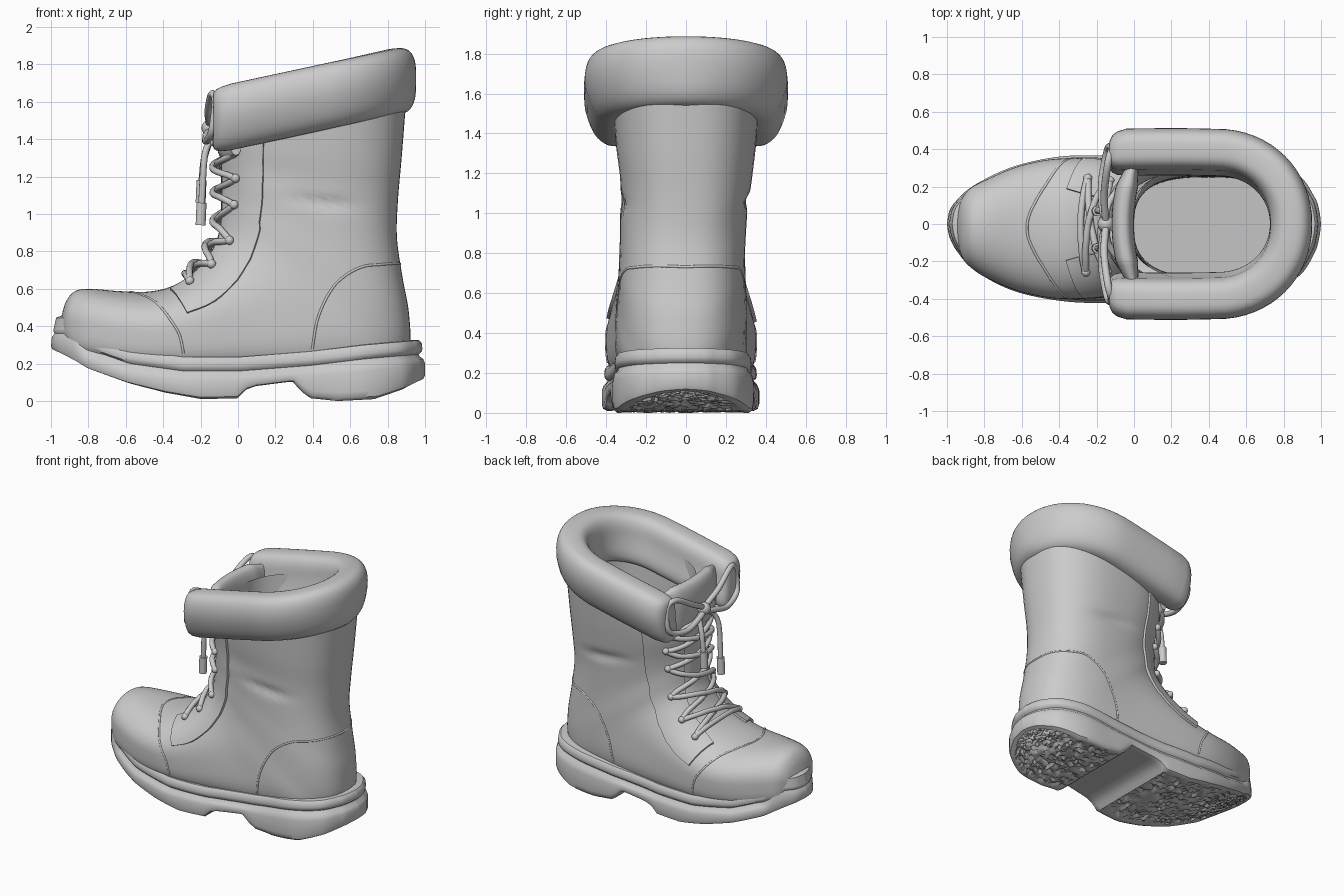
import bpy, bmesh, math, random
from mathutils import Vector
from mathutils.bvhtree import BVHTree

if "Cube" in bpy.data.objects:
    bpy.data.objects.remove(bpy.data.objects["Cube"])

random.seed(4)


def spline(pts, n, closed=False):
    """Catmull-Rom through tuples of any length."""
    m, out = len(pts), []
    for i in range(m if closed else m - 1):
        q = [pts[(i + k) % m] if closed else pts[min(max(i + k, 0), m - 1)] for k in (-1, 0, 1, 2)]
        for j in range(n):
            t = j / n
            out.append(tuple(0.5 * (2 * b + (c - a) * t + (2 * a - 5 * b + 4 * c - d) * t * t
                                    + (3 * b - a - 3 * c + d) * t ** 3) for a, b, c, d in zip(*q)))
    return out if closed else out + [tuple(pts[-1])]


def lerp_table(tab, x):
    for (x0, z0), (x1, z1) in zip(tab, tab[1:]):
        if x <= x1:
            return z0 + (z1 - z0) * max(0, (x - x0) / (x1 - x0))
    return tab[-1][1]


def power(v, p):
    return math.copysign(abs(v) ** p, v)


def add_grid(bm, rows, wrap=False):
    vs = [[bm.verts.new(p) for p in r] for r in rows]
    for a, b in zip(vs, vs[1:]):
        for j in range(len(a) if wrap else len(a) - 1):
            k = (j + 1) % len(a)
            bm.faces.new((a[j], a[k], b[k], b[j]))
    return vs


def finish(name, bm, angle=50):
    bmesh.ops.remove_doubles(bm, verts=bm.verts, dist=0.0004)
    bmesh.ops.recalc_face_normals(bm, faces=bm.faces)
    me = bpy.data.meshes.new(name)
    bm.to_mesh(me)
    ob = bpy.data.objects.new(name, me)
    bpy.context.collection.objects.link(ob)
    bpy.ops.object.select_all(action='DESELECT')
    ob.select_set(True)
    bpy.context.view_layer.objects.active = ob
    bpy.ops.object.shade_smooth_by_angle(angle=math.radians(angle))
    return ob


def cord(name, pts, r, closed=False):
    cu = bpy.data.curves.new(name, 'CURVE')
    cu.dimensions, cu.bevel_depth, cu.bevel_resolution, cu.use_fill_caps = '3D', r, 3, True
    p = spline(pts, 6, closed)
    s = cu.splines.new('POLY')
    s.points.add(len(p) - 1)
    for a, q in zip(s.points, p):
        a.co = (*q, 1)
    s.use_cyclic_u = closed
    ob = bpy.data.objects.new(name, cu)
    bpy.context.collection.objects.link(ob)
    return ob


def fan_ring(fx, fz, bx, bz, w, yc, pf, pb, n=56):
    """Ring spanning a front/top point and a back/bottom point."""
    ring = []
    for k in range(n):
        a = 2 * math.pi * k / n
        c, s = math.cos(a), math.sin(a)
        p = pf if c > 0 else pb
        u = 0.5 - 0.5 * power(c, p)
        x, z = fx + (bx - fx) * u, fz + (bz - fz) * u
        # shallow crease on the shaft sides
        dent = 0.022 * math.exp(-((x - 0.46) / 0.15) ** 2 - ((z - 1.06 + 0.05 * (x - 0.46)) / 0.03) ** 2)
        ring.append((x, yc + (w - dent) * power(s, p), z))
    return ring


# Upper: rings fan round from the toe to the top of the shaft
sections = [(-.95, .42, -.95, .36, .04, 0, .9, .8), (-.94, .47, -.94, .33, .1, -.01, .95, .7),
            (-.915, .54, -.915, .3, .165, -.02, .95, .6), (-.87, .588, -.87, .25, .215, -.02, .95, .5),
            (-.79, .6, -.79, .22, .262, -.025, .95, .5), (-.64, .588, -.62, .18, .33, -.025, .9, .5),
            (-.48, .585, -.42, .16, .37, -.025, .9, .5), (-.34, .62, -.2, .15, .375, -.025, .9, .5),
            (-.2, .72, .1, .15, .36, -.025, .9, .5), (-.12, .85, .5, .16, .335, -.025, .9, .5),
            (-.095, .94, .78, .17, .325, -.025, .88, .6), (-.09, 1.02, .91, .26, .32, -.02, .85, .8),
            (-.09, 1.09, .915, .46, .315, -.02, .85, .8), (-.09, 1.15, .88, .66, .315, -.015, .85, .8),
            (-.09, 1.21, .85, .87, .32, -.01, .82, .8), (-.095, 1.28, .855, 1.07, .33, 0, .8, .8),
            (-.1, 1.37, .875, 1.3, .35, 0, .8, .8), (-.1, 1.52, .9, 1.62, .37, 0, .8, .8)]
bm = bmesh.new()
vs = add_grid(bm, [fan_ring(*s) for s in spline(sections, 6)], True)
bm.faces.new(vs[0])
bmesh.ops.recalc_face_normals(bm, faces=bm.faces)
tree = BVHTree.FromBMesh(bm)
finish("upper", bm)


def on_upper(p, off):
    loc, nor, _, _ = tree.find_nearest(Vector(p))
    if nor.dot(loc - Vector((.3, -.02, .4 if loc.z < .8 else loc.z))) < 0:
        nor = -nor
    return tuple(loc + nor * off)


# Lining inside the shaft
bm = bmesh.new()
inner = [(0, 1.58, .76, 1.75, .3, 0, .75, .8), (-.02, 1.3, .78, 1.35, .29, 0, .75, .8),
         (0, .9, .77, .8, .27, -.01, .75, .8), (-.02, .5, .82, .35, .27, -.02, .75, .8)]
vs = add_grid(bm, [fan_ring(*s) for s in spline(inner, 5)], True)
bm.faces.new(vs[-1])
finish("lining", bm)

# Sole: outline stations (x, centre y, half width) with stepped side levels
outline = spline([(-1, 0, 0), (-.985, 0, .075), (-.94, -.01, .145), (-.85, -.02, .23), (-.65, -.025, .33),
                  (-.4, -.025, .385), (-.15, -.028, .393), (.15, -.025, .368), (.45, -.015, .355),
                  (.7, -.015, .345), (.88, -.01, .27), (.965, -.005, .15), (.99, 0, .075), (1, 0, 0)], 12)
bottom = [(-1, .27), (-.8, .165), (-.6, .095), (-.4, .045), (-.2, .01), (.0, .015), (.04, .06), (.1, .08),
          (.3, .105), (.35, .05), (.4, .015), (.55, 0), (.75, .01), (.9, .06), (1, .11)]
top = [(-1, .46), (-.93, .46), (-.87, .43), (-.82, .35), (-.6, .275), (-.3, .235), (0, .235),
       (.4, .265), (.7, .3), (1, .325)]


def sole_point(st, side, d, f, drop=0):
    """f runs bottom to groove; above 1, drop is measured down from the welt top."""
    x, yc, hw = st
    zb, zt = lerp_table(bottom, x), lerp_table(top, x)
    toe = min(1, max(0, (-x - .77) / .15))
    if f >= 1 and drop > .01:
        d *= 1 - toe  # the groove fades out into the toe bumper
    z = zb + (zt - .1 - zb) * f if f <= 1 else zt - drop
    rake = .22 * toe * max(0, z - .32)
    return (x * (1 - d) + rake, yc + side * hw * (1 - 2.2 * d), z)


bm = bmesh.new()
levels = [(.03, 0), (.008, .08), (0, .25), (0, .8), (.01, 1), (.03, 2, .085), (.034, 2, .075), (.018, 2, .062),
          (.014, 2, .045), (.018, 2, .015), (.032, 2, 0), (.1, 2, 0)]
add_grid(bm, [[sole_point(s, -1, *l) for s in outline] +
              [sole_point(s, 1, *l) for s in reversed(outline[1:-1])] for l in levels], True)
tread = []
for st in outline:
    row, rough = [], st[0] < -.02 or st[0] > .39
    for j in range(31):
        p = sole_point(st, j / 15 - 1, .03, 0)
        bump = random.choice((0, .004, .02)) if rough and 1 < j < 29 else 0
        row.append((p[0], p[1], p[2] + bump))
    tread.append(row)
add_grid(bm, tread)
finish("sole", bm, 40)


def sweep(name, path, a, b, lean, p=.62, n=40):
    """Sweep a rounded upright section; path = (centre, outward normal, scale, tilt)."""
    bm, rows = bmesh.new(), []
    for c, nrm, s, tilt in path:
        row = []
        for k in range(n):
            t = 2 * math.pi * k / n
            v = power(math.sin(t), p)
            r = (a * power(math.cos(t), p) + lean * min(v, .1) * abs(nrm[1])) * s
            row.append((c[0] + nrm[0] * r, c[1] + nrm[1] * r,
                        c[2] + b * v * (.6 + .4 * s) + tilt * nrm[0] * r))
        rows.append(row)
    vs = add_grid(bm, rows, True)
    bm.faces.new(vs[0])
    bm.faces.new(vs[-1])
    return finish(name, bm)


# Padded collar: a U rising towards the back
def collar_z(x):
    return 1.51 + .215 * (x + .08)


half = [(-.135, .37, .3), (-.13, .375, .6), (-.115, .382, .8), (-.09, .387, .92), (-.04, .393, 1),
        (.12, .395, 1), (.28, .395, 1), (.42, .392, 1)]
flat = [((x, y, collar_z(x)), (0, 1), s, .1) for x, y, s in half]
arc = []
for k in range(1, 32):
    t = math.pi / 2 - math.pi * k / 32
    x, y = .44 + .4 * power(math.cos(t), .96), .392 * power(math.sin(t), .96)
    arc.append(((x, y, collar_z(x)), (math.cos(t), math.sin(t)), 1, .08))
mirrored = [((c[0], -c[1], c[2]), (0, -1), s, t) for c, _, s, t in reversed(flat)]
sweep("padded_collar", flat + arc + mirrored, .113, .178, .05, .66)

# Padded tongue top closing the collar gap
tongue = []
for k in range(25):
    y = -.3 + .6 * k / 24
    e = min(1, .6 + 4 * (.3 - abs(y)))
    tongue.append(((-.06 + .55 * y * y, y, 1.475), (-1, 0), e, 0))
sweep("tongue", tongue, .06, .19, 0, .75)

# Eyelet flaps, seams and eyelets on both sides
flap_front = [(-.12, .15, 1.42), (-.12, .15, 1.15), (-.13, .15, .95), (-.15, .16, .83),
              (-.25, .17, .72), (-.37, .2, .62)]
flap_back = [(.11, .42, 1.42), (.1, .4, 1.15), (.08, .4, .92), (.01, .39, .7), (-.12, .38, .54), (-.27, .36, .46)]
holes = [(-.02, .27, 1.33), (-.02, .26, 1.19), (-.03, .25, 1.05), (-.05, .25, .86), (-.14, .25, .73), (-.25, .25, .63)]
heel = [(.4, .37, .27), (.43, .37, .45), (.52, .37, .62), (.66, .35, .715), (.8, .27, .735), (.92, 0, .74)]
eyes = {}
for side, label in ((1, "right"), (-1, "left")):
    flip = lambda p: (p[0], p[1] * side, p[2])
    bm, rows = bmesh.new(), []
    for f, b in zip(spline(flap_front, 5), spline(flap_back, 5)):
        F, B = Vector(flip(f)), Vector(flip(b))
        core = [on_upper(F.lerp(B, j / 10), .016) for j in range(11)]
        rows.append([on_upper(F, -.01)] + core + [on_upper(B, -.01)])
    rows.append([on_upper(p, -.01) for p in rows[-1]])
    add_grid(bm, rows)
    finish("eyelet_flap_" + label, bm)
    cord("heel_seam_" + label, [on_upper(flip(p), -.002) for p in spline(heel, 4)], .007)
    eyes[side] = [on_upper(flip(p), .024) for p in holes]
    for e in eyes[side]:
        bpy.ops.mesh.primitive_uv_sphere_add(segments=12, ring_count=8, radius=.024, location=e)
        bpy.context.object.name = "eyelet_" + label
        bpy.ops.object.shade_smooth()
cap = [(-.29, .4, .24), (-.32, .38, .37), (-.42, .28, .5), (-.53, .12, .6)]
cap = cap + [(-.57, -.02, .62)] + [(x, -y - .04, z) for x, y, z in reversed(cap)]
cord("toe_cap_seam", [on_upper(p, -.002) for p in spline(cap, 5)], .007)

# Criss-cross laces
for i in range(len(holes)):
    for side in (1, -1):
        if i + 1 < len(holes):
            A, B = Vector(eyes[side][i]), Vector(eyes[-side][i + 1])
            cord("lace_cross", [on_upper(A.lerp(B, t), .024 + (.008 + .012 * side) * math.sin(math.pi * t))
                                for t in [k / 8 for k in range(9)]], .018)
A, B = Vector(eyes[1][-1]), Vector(eyes[-1][-1])
cord("lace_bar", [on_upper(A.lerp(B, k / 8), .026) for k in range(9)], .018)

# Bow: two loops, two hanging ends with tips, and the knot
for side in (1, -1):
    cord("bow_loop", [(-.15, 0, 1.46), (-.16, side * .15, 1.55), (-.14, side * .32, 1.64), (-.12, side * .4, 1.6),
                      (-.14, side * .4, 1.44), (-.17, side * .25, 1.39), (-.17, side * .1, 1.42)], .02, True)
    cord("lace_riser", [eyes[side][0], (-.13, side * .12, 1.38), (-.15, 0, 1.46)], .018)
for y, z in ((-.13, .94), (.07, 1.06)):
    cord("lace_end", [(-.15, 0, 1.46), (-.15, y * .7, 1.4), (-.18, y, 1.3), (-.195, y, z + .1)], .018)
    cord("lace_tip", [(-.195, y, z + .12), (-.2, y, z)], .028)
bpy.ops.mesh.primitive_uv_sphere_add(segments=16, ring_count=10, radius=.045, location=(-.15, 0, 1.46))
bpy.context.object.name = "bow_knot"
bpy.ops.object.shade_smooth()
